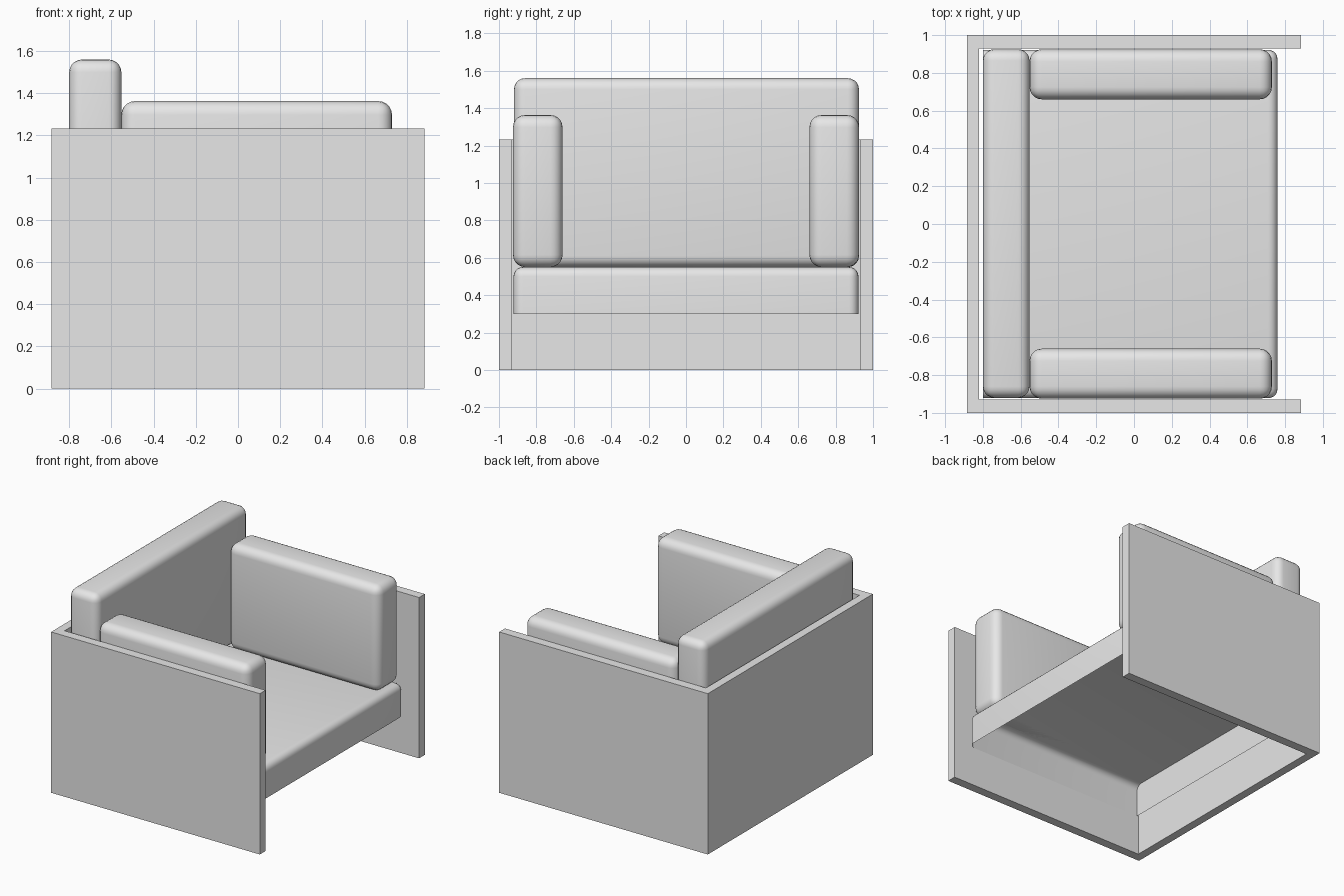
import bpy
import bmesh
import math

cube = bpy.data.objects.get("Cube")
if cube:
    bpy.data.objects.remove(cube, do_unlink=True)

# One plain grey for the whole armchair
grey = bpy.data.materials.new("light grey")
grey.use_nodes = True
colour = (0.8, 0.8, 0.8, 1)
grey.diffuse_color = colour
grey.node_tree.nodes["Principled BSDF"].inputs["Base Color"].default_value = colour


def add_object(name, bm):
    bmesh.ops.recalc_face_normals(bm, faces=bm.faces)
    mesh = bpy.data.meshes.new(name)
    bm.to_mesh(mesh)
    bm.free()
    mesh.materials.append(grey)
    obj = bpy.data.objects.new(name, mesh)
    bpy.context.collection.objects.link(obj)
    return obj


def smooth(obj):
    bpy.ops.object.select_all(action="DESELECT")
    obj.select_set(True)
    bpy.context.view_layer.objects.active = obj
    bpy.ops.object.shade_smooth_by_angle(angle=math.radians(35))


def box(low, high):
    bm = bmesh.new()
    bmesh.ops.create_cube(bm, size=1)
    for v in bm.verts:
        v.co = [(a + b) / 2 + c * (b - a) for a, b, c in zip(low, high, v.co)]
    return bm


def round_edges(bm, edges, radius):
    bmesh.ops.bevel(bm, geom=edges, offset=radius, offset_type="OFFSET",
                    segments=5, profile=0.5, affect="EDGES")


def cushion(name, low, high, radius):
    bm = box(low, high)
    round_edges(bm, bm.edges[:], radius)
    smooth(add_object(name, bm))


# Outer shell: three joined panels in a U, open towards +x
X, Y, HEIGHT = 0.885, 1.0, 1.233
INNER_X, INNER_Y = -0.82, 0.93
outline = [(X, -Y), (X, -INNER_Y), (INNER_X, -INNER_Y), (INNER_X, INNER_Y),
           (X, INNER_Y), (X, Y), (-X, Y), (-X, -Y)]
bm = bmesh.new()
base = bm.faces.new([bm.verts.new((x, y, 0)) for x, y in outline])
top = bmesh.ops.extrude_face_region(bm, geom=[base], use_keep_orig=True)
for item in top["geom"]:
    if isinstance(item, bmesh.types.BMVert):
        item.co.z = HEIGHT
add_object("panel_shell", bm)

# Seat: rounded on top and at the front corners, hollow underneath
SEAT_TOP, SEAT_BACK = 0.55, -0.80
bm = box((SEAT_BACK, -0.922, 0.30), (0.76, 0.922, SEAT_TOP))
soft = [e for e in bm.edges
        if any(v.co.z > 0.5 for v in e.verts)
        and any(v.co.x > 0 for v in e.verts)]
round_edges(bm, soft, 0.05)
underside = [f for f in bm.faces if all(v.co.z < 0.31 for v in f.verts)]
bmesh.ops.delete(bm, geom=underside, context="FACES_ONLY")
smooth(add_object("seat", bm))

# Back cushion
cushion("back_cushion", (SEAT_BACK, -0.92, SEAT_TOP), (-0.553, 0.925, 1.56), 0.06)

# Arm cushions, one on each side of the seat
for name, side in (("arm_cushion_far", 1), ("arm_cushion_near", -1)):
    y0, y1 = sorted((side * 0.66, side * 0.925))
    cushion(name, (-0.553, y0, SEAT_TOP), (0.73, y1, 1.363), 0.065)
